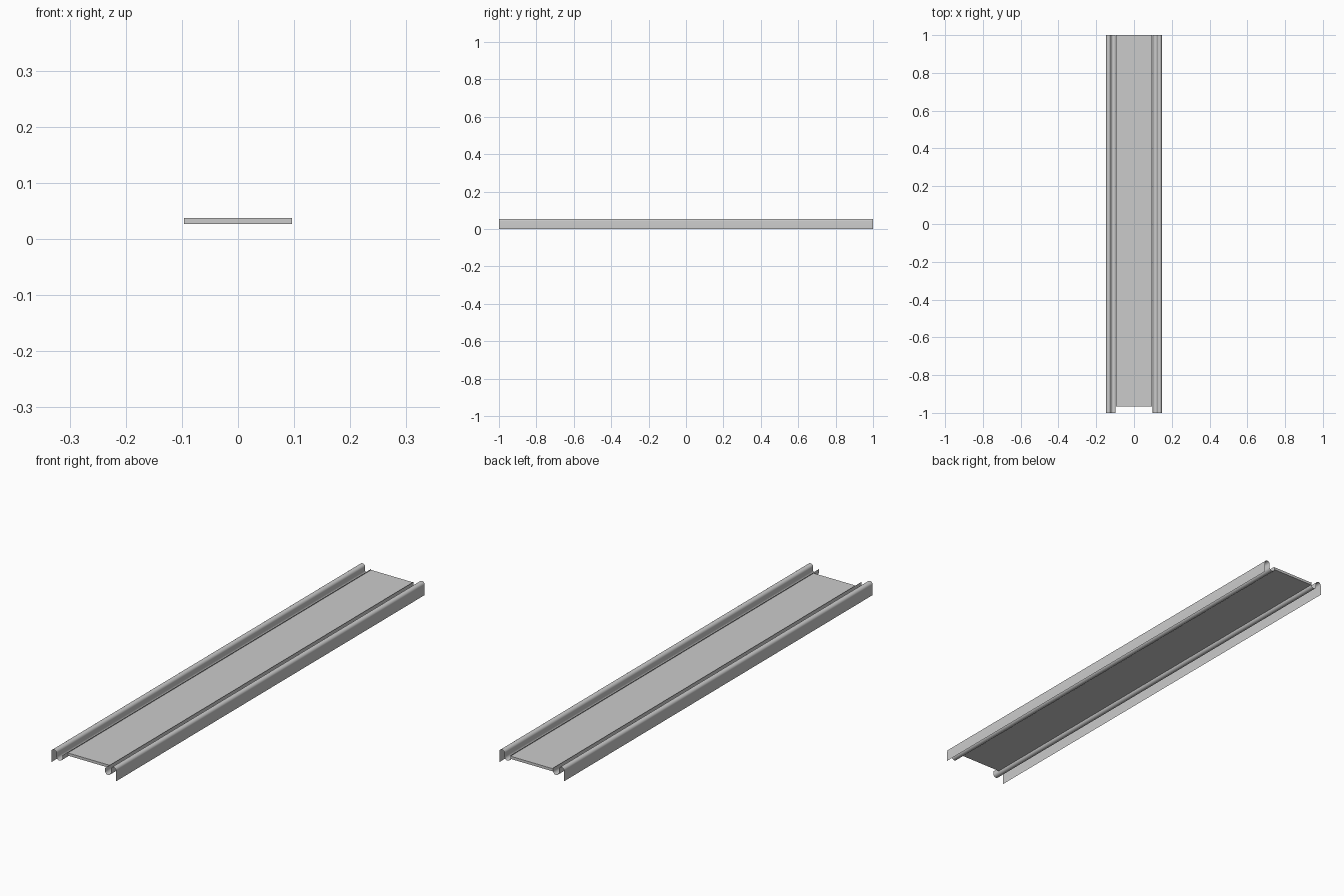
import bpy, bmesh
from math import sin, cos, pi

if "Cube" in bpy.data.objects:
    bpy.data.objects.remove(bpy.data.objects["Cube"])


def make_object(name, bm):
    mesh = bpy.data.meshes.new(name)
    bm.to_mesh(mesh)
    bm.free()
    obj = bpy.data.objects.new(name, mesh)
    bpy.context.collection.objects.link(obj)
    return obj


def arc(cx, cz, r, start, end, steps=12):
    return [(cx + r * cos(start + (end - start) * i / steps),
             cz + r * sin(start + (end - start) * i / steps))
            for i in range(steps + 1)]


# Thin sheet rail: outer wall, rounded crest, gutter and inner lip
profile = [(0.147, 0.0)]
profile += arc(0.135, 0.043, 0.012, 0, pi)
profile += arc(0.110, 0.029, 0.013, 0, -pi)
profile += [(0.097, 0.041)]


def rail(name, side):
    bm = bmesh.new()
    rows = [[bm.verts.new((side * x, y, z)) for x, z in profile] for y in (-1, 1)]
    for i in range(len(profile) - 1):
        quad = [rows[0][i], rows[1][i], rows[1][i + 1], rows[0][i + 1]]
        bm.faces.new(quad if side < 0 else quad[::-1])
    # make the crest face upward
    bm.normal_update()
    crest = max(bm.faces, key=lambda f: f.calc_center_median().z)
    if crest.normal.z < 0:
        bmesh.ops.reverse_faces(bm, faces=bm.faces[:])
    obj = make_object(name, bm)
    bpy.ops.object.select_all(action='DESELECT')
    obj.select_set(True)
    bpy.context.view_layer.objects.active = obj
    bpy.ops.object.shade_smooth_by_angle()


rail("left_rail", -1)
rail("right_rail", 1)


# Flat deck made of a long and a short board
def board(name, y0, y1, z0=0.027, z1=0.038, half_width=0.096):
    bm = bmesh.new()
    bmesh.ops.create_cube(bm, size=1)
    for v in bm.verts:
        v.co = (v.co.x * 2 * half_width,
                y0 if v.co.y < 0 else y1,
                z0 if v.co.z < 0 else z1)
    make_object(name, bm)


board("long_deck_board", -0.965, 0.64)
board("short_deck_board", 0.64, 1.0)
